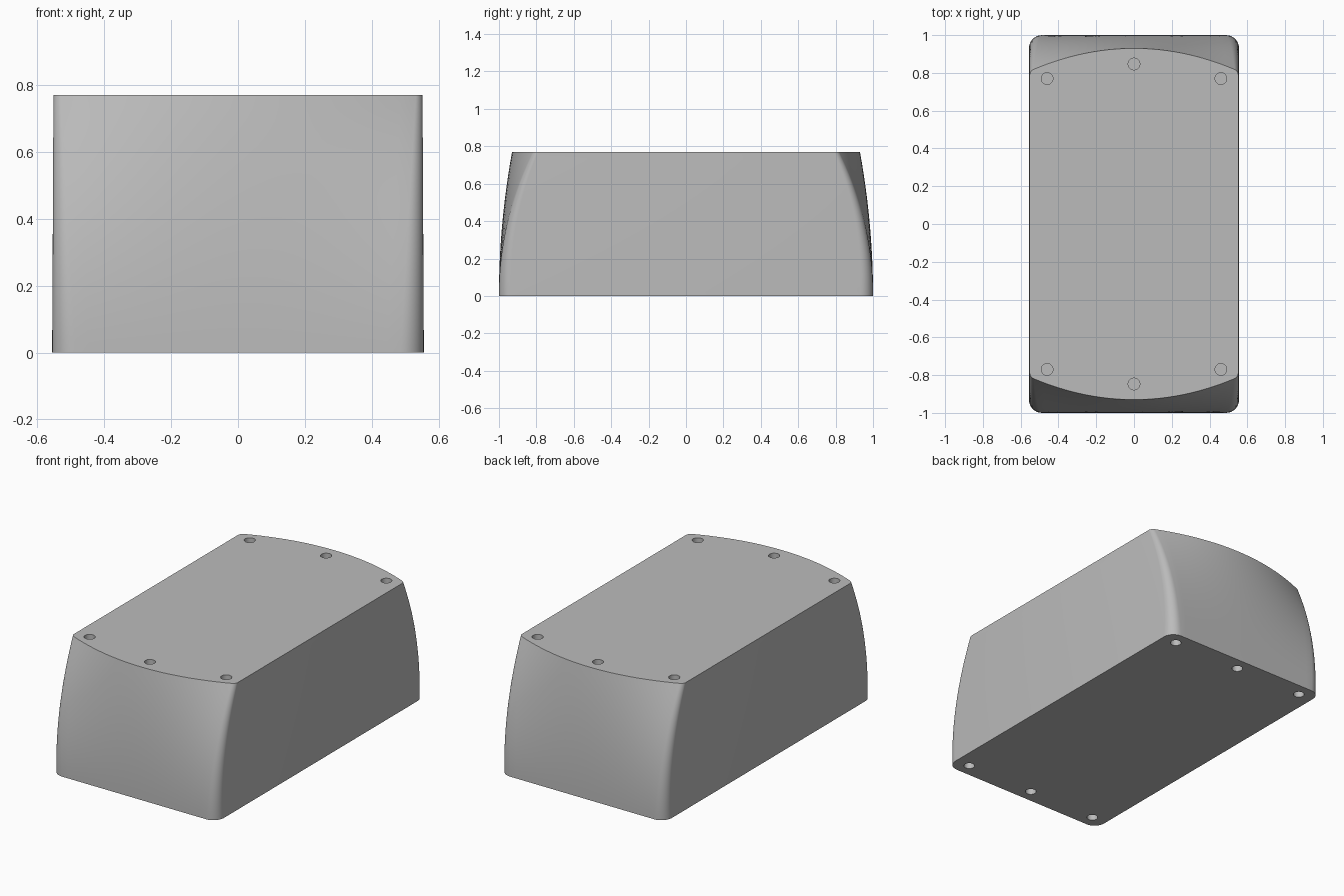
import bpy
import bmesh
from math import cos, sin, pi, radians

if "Cube" in bpy.data.objects:
    bpy.data.objects.remove(bpy.data.objects["Cube"], do_unlink=True)

HEIGHT = 0.77
LEVELS, CORNER, END = 20, 8, 24

grey = bpy.data.materials.new("light grey")
grey.use_nodes = True
grey.diffuse_color = (0.5, 0.5, 0.5, 1)
grey.node_tree.nodes["Principled BSDF"].inputs["Base Color"].default_value = (0.5, 0.5, 0.5, 1)


def outline(t):
    """Rounded rectangle whose ends pull in and bow outward as t rises from 0 to 1."""
    w = 0.556 - 0.004 * t
    r = 0.07 - 0.05 * t
    corner = [(w - r + r * cos(a), 1 - r + r * sin(a))
              for a in (pi / 2 * i / CORNER for i in range(CORNER + 1))]
    span = w - r
    straight = [(span - 2 * span * i / END, 1) for i in range(1, END)]
    back = corner + straight + [(-x, y) for x, y in reversed(corner)]
    back = [(x, y - t * t * (0.07 + 0.12 * (x / w) ** 2)) for x, y in back]
    return back + [(-x, -y) for x, y in back]


# Main body: stacked outlines joined into a solid
bm = bmesh.new()
rings = []
for k in range(LEVELS + 1):
    t = k / LEVELS
    rings.append([bm.verts.new((x, y, HEIGHT * t)) for x, y in outline(t)])
for low, high in zip(rings, rings[1:]):
    n = len(low)
    for i in range(n):
        j = (i + 1) % n
        bm.faces.new((low[i], low[j], high[j], high[i]))
bm.faces.new(rings[0][::-1])
bm.faces.new(rings[-1])
bmesh.ops.recalc_face_normals(bm, faces=bm.faces)
mesh = bpy.data.meshes.new("block_body")
bm.to_mesh(mesh)
bm.free()
body = bpy.data.objects.new("block_body", mesh)
bpy.context.collection.objects.link(body)
mesh.materials.append(grey)


# Blind round sockets in the top and bottom faces
def socket(bm, x, y, z):
    made = bmesh.ops.create_cone(bm, cap_ends=True, segments=32,
                                 radius1=0.031, radius2=0.031, depth=0.2)
    bmesh.ops.translate(bm, verts=made["verts"], vec=(x, y, z))


bm = bmesh.new()
for side in (-1, 1):
    for x in (-0.46, 0, 0.46):
        socket(bm, x, side * (0.77 if x else 0.847), HEIGHT)
        socket(bm, x, side * 0.92, 0)
cut_mesh = bpy.data.meshes.new("socket_cutter")
bm.to_mesh(cut_mesh)
bm.free()
cut_mesh.materials.append(grey)
cutter = bpy.data.objects.new("socket_cutter", cut_mesh)
bpy.context.collection.objects.link(cutter)
cutter.hide_render = True

cut = body.modifiers.new("sockets", "BOOLEAN")
cut.operation = "DIFFERENCE"
cut.solver = "EXACT"
cut.object = cutter
bpy.ops.object.select_all(action="DESELECT")
body.select_set(True)
bpy.context.view_layer.objects.active = body
bpy.ops.object.modifier_apply(modifier=cut.name)
bpy.data.objects.remove(cutter, do_unlink=True)
bpy.ops.object.shade_smooth_by_angle(angle=radians(30))
